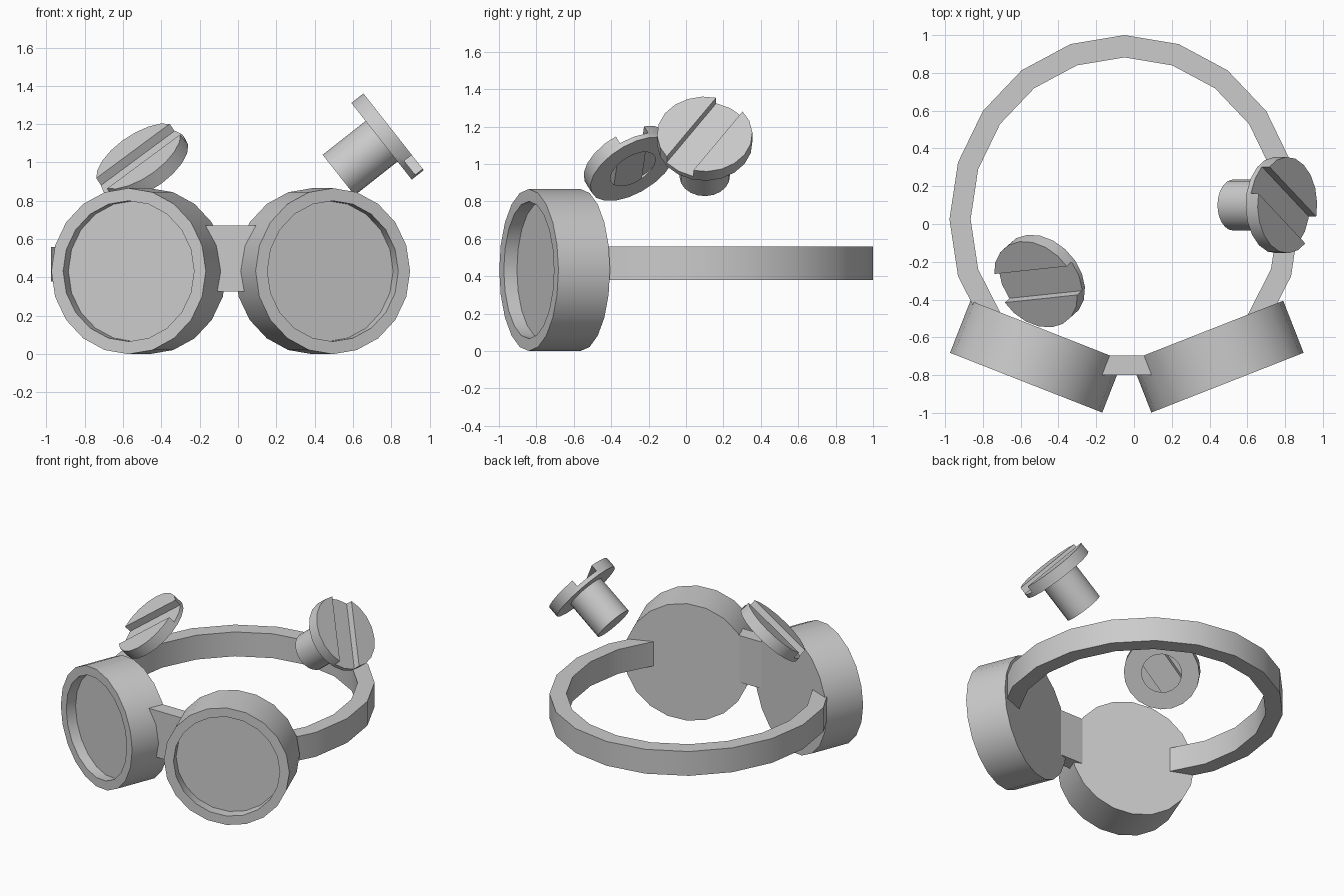
import bpy, bmesh, math
from mathutils import Vector, Matrix

if "Cube" in bpy.data.objects:
    bpy.data.objects.remove(bpy.data.objects["Cube"])

SIDES = 20
MID = -0.038      # mirror line of the goggles


def frame(origin, normal, x_dir):
    """Matrix whose local z is normal and local x is close to x_dir."""
    z = Vector(normal).normalized()
    x = Vector(x_dir)
    x = (x - z * x.dot(z)).normalized()
    m = Matrix((x, z.cross(x), z)).transposed().to_4x4()
    m.translation = origin
    return m


def lathe(bm, profile, cap_end=True):
    rings = []
    for r, z in profile:
        rings.append([bm.verts.new((r * math.cos(2 * math.pi * i / SIDES),
                                    r * math.sin(2 * math.pi * i / SIDES), z))
                      for i in range(SIDES)])
    for a, b in zip(rings, rings[1:]):
        for i in range(SIDES):
            j = (i + 1) % SIDES
            bm.faces.new((a[i], b[i], b[j], a[j]))
    bm.faces.new(rings[0])
    if cap_end:
        bm.faces.new(rings[-1][::-1])


def finish(bm, name, matrix=None):
    bmesh.ops.recalc_face_normals(bm, faces=bm.faces)
    mesh = bpy.data.meshes.new(name)
    bm.to_mesh(mesh)
    bm.free()
    ob = bpy.data.objects.new(name, mesh)
    if matrix:
        ob.matrix_world = matrix
    bpy.context.collection.objects.link(ob)
    return ob


def cut_slot(bm, half, depth):
    """Cut a straight slot along local x into the top of a screw head."""
    def cut(faces, co, no):
        geom = set(faces)
        for f in faces:
            geom.update(f.edges)
            geom.update(f.verts)
        bmesh.ops.bisect_plane(bm, geom=list(geom), dist=1e-5, plane_co=co, plane_no=no)

    def upper():
        return [f for f in bm.faces if f.calc_center_median().z > -depth + 1e-4]

    cut(bm.faces[:], (0, 0, -depth), (0, 0, 1))
    for s in (-1, 1):
        cut(upper(), (0, s * half, 0), (0, 1, 0))
    gone = [f for f in upper() if abs(f.calc_center_median().y) < half - 1e-4]
    bmesh.ops.delete(bm, geom=gone, context='FACES')
    # slot floor and walls
    floor = [v for v in bm.verts if abs(v.co.z + depth) < 1e-4 and abs(v.co.y) < half + 1e-4]
    bm.faces.new(sorted(floor, key=lambda v: math.atan2(v.co.y, v.co.x)))
    for s in (-1, 1):
        side = [v for v in bm.verts if abs(v.co.y - s * half) < 1e-4 and v.co.z > -depth - 1e-4]
        bm.faces.new(sorted(side, key=lambda v: math.atan2(v.co.z + depth / 2, v.co.x)))


# eye cups with recessed lenses
for s, name in ((-1, "eye_cup_left"), (1, "eye_cup_right")):
    bm = bmesh.new()
    lathe(bm, [(0.367, -0.075), (0.367, 0), (0.433, 0), (0.433, -0.296)])
    finish(bm, name, frame((MID + s * 0.533, -0.84, 0.433), (s * 0.365, -0.93, 0), (0, 0, 1)))

# nose bridge
bm = bmesh.new()
bmesh.ops.create_cube(bm, size=1, matrix=Matrix.Translation((MID, -0.7475, 0.498))
                      @ Matrix.Diagonal((0.4, 0.105, 0.345, 1)))
finish(bm, "nose_bridge")

# head strap, an open elliptical band whose ends sink into the cups
bm = bmesh.new()
sections = []
for i in range(-7, 8):
    a = math.radians(18 * i)
    if abs(i) == 7:
        a *= 1.02
    sections.append([bm.verts.new((-0.05 + rx * math.sin(a), 0.025 + ry * math.cos(a), z))
                     for rx, ry, z in ((0.927, 0.975, 0.38), (0.927, 0.975, 0.56),
                                       (0.815, 0.857, 0.56), (0.815, 0.857, 0.38))])
for a, b in zip(sections, sections[1:]):
    for k in range(4):
        bm.faces.new((a[k], a[(k + 1) % 4], b[(k + 1) % 4], b[k]))
bm.faces.new(sections[0])
bm.faces.new(sections[-1][::-1])
finish(bm, "head_strap")

# slotted screws: one with a shank, one only a hollow head open below
head = [(0.255, 0), (0.255, -0.08), (0.135, -0.08)]
bm = bmesh.new()
lathe(bm, head + [(0.135, -0.365)])
cut_slot(bm, 0.085, 0.05)
finish(bm, "screw_right", frame((0.812, 0.1, 1.16), (0.786, 0, 0.619), (-0.517, 0.55, 0.656)))

bm = bmesh.new()
lathe(bm, head, cap_end=False)
cut_slot(bm, 0.085, 0.05)
n = Vector((-0.5, -0.45, 0.74)).normalized()
finish(bm, "screw_head_left", frame(Vector((-0.5, -0.302, 1.003)) + n * 0.04, n, (0.375, 0.035, 0.29)))

# smooth walls with sharp edges
for ob in bpy.context.collection.objects:
    ob.select_set(True)
    bpy.context.view_layer.objects.active = ob
bpy.ops.object.shade_smooth_by_angle(angle=math.radians(30))
